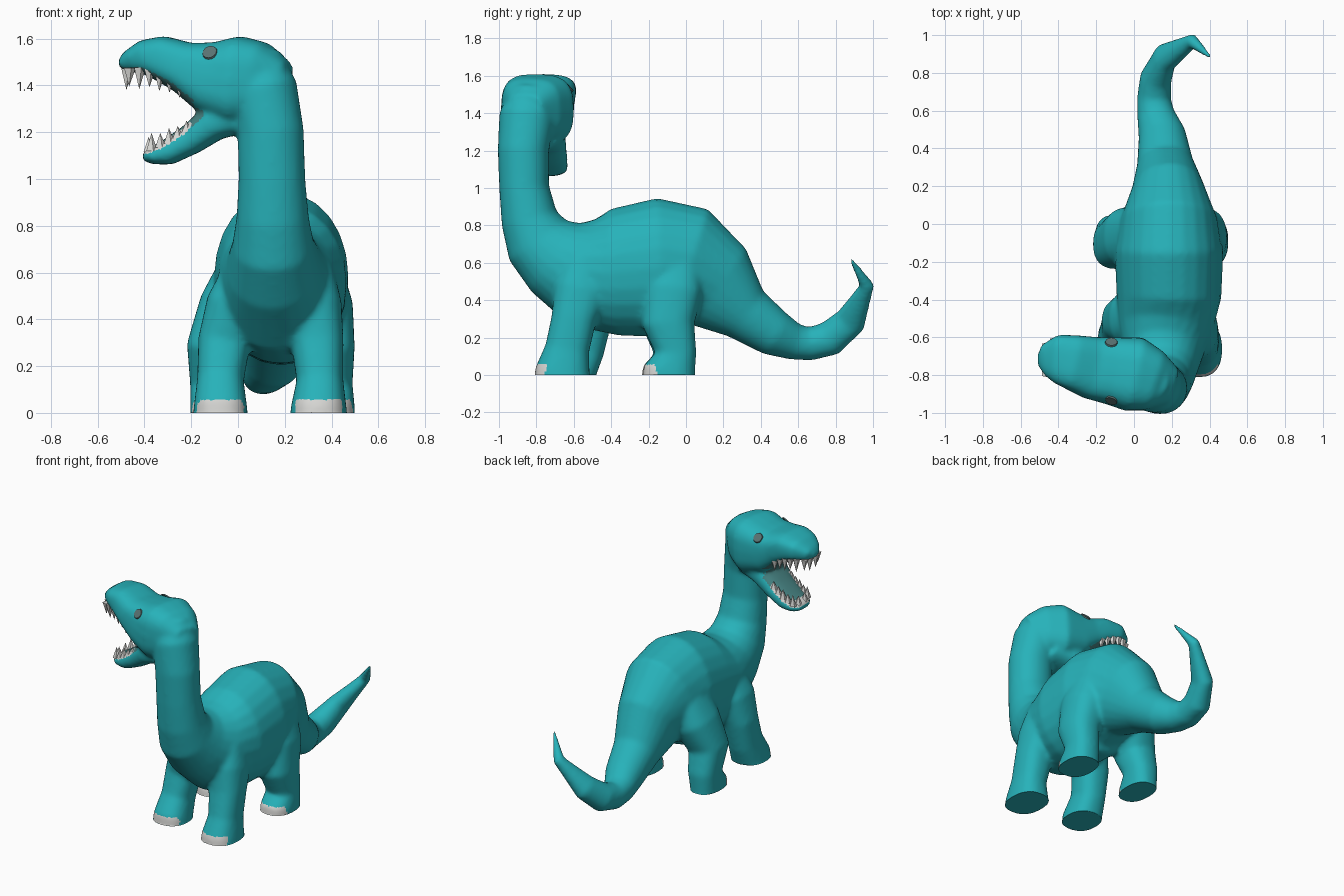
import bpy, bmesh, math
from mathutils import Vector

if "Cube" in bpy.data.objects:
    bpy.data.objects.remove(bpy.data.objects["Cube"])


def material(name, rgb):
    m = bpy.data.materials.new(name)
    m.diffuse_color = (*rgb, 1)
    m.use_nodes = True
    m.node_tree.nodes["Principled BSDF"].inputs["Base Color"].default_value = m.diffuse_color
    return m


TEAL = material("teal skin", (0.02, 0.445, 0.49))
IVORY = material("pale claw and tooth", (0.68, 0.68, 0.66))
MOUTH = material("dull mouth", (0.06, 0.22, 0.22))
EYE = material("grey eye", (0.10, 0.17, 0.17))


def new_object(name, bm, mats):
    me = bpy.data.meshes.new(name)
    bm.to_mesh(me)
    bm.free()
    for m in mats:
        me.materials.append(m)
    ob = bpy.data.objects.new(name, me)
    bpy.context.collection.objects.link(ob)
    return ob


def loft(bm, rings, lateral, power=2.0, sides=24):
    """Closed tube through rings of (x, y, z, lateral radius, other radius)."""
    pts = [Vector(r[:3]) for r in rings]
    loops = []
    for i, r in enumerate(rings):
        t = (pts[min(i + 1, len(pts) - 1)] - pts[max(i - 1, 0)]).normalized()
        side = (lateral - t * lateral.dot(t)).normalized()
        up = t.cross(side)
        loop = []
        for k in range(sides):
            a = math.tau * k / sides
            c, s = math.cos(a), math.sin(a)
            c = math.copysign(abs(c) ** (2 / power), c)
            s = math.copysign(abs(s) ** (2 / power), s)
            loop.append(bm.verts.new(pts[i] + side * c * r[3] + up * s * r[4]))
        loops.append(loop)
    faces = [bm.faces.new((p[k], p[(k + 1) % sides], q[(k + 1) % sides], q[k]))
             for p, q in zip(loops, loops[1:]) for k in range(sides)]
    faces += [bm.faces.new(loops[0]), bm.faces.new(loops[-1])]
    bmesh.ops.recalc_face_normals(bm, faces=faces)


X, Y = Vector((1, 0, 0)), Vector((0, 1, 0))
bm = bmesh.new()

# Tail, torso and neck in one sweep
loft(bm, [(.408, .880, .622, .012, .012), (.31, .968, .48, .037, .04), (.165, .88, .29, .065, .085),
          (.115, .77, .195, .085, .095), (.105, .665, .167, .09, .09), (.115, .58, .178, .10, .098),
          (.148, .475, .222, .125, .125), (.165, .315, .33, .15, .155), (.18, .165, .475, .195, .255),
          (.185, .01, .565, .26, .34), (.185, -.14, .575, .288, .372), (.185, -.38, .55, .278, .34),
          (.165, -.555, .55, .25, .292), (.155, -.695, .628, .205, .226), (.15, -.79, .718, .175, .188),
          (.148, -.838, .835, .155, .152), (.145, -.865, 1.0, .143, .134), (.14, -.87, 1.2, .142, .137),
          (.11, -.85, 1.38, .145, .15), (.06, -.82, 1.5, .13, .12)], X, 2.1)

# Upper head
UPPER = [(.20, -.86, 1.40, .10, .10), (.10, -.83, 1.42, .165, .165), (0, -.795, 1.42, .20, .192),
         (-.13, -.775, 1.435, .178, .155), (-.23, -.76, 1.477, .165, .11), (-.33, -.73, 1.517, .145, .096),
         (-.41, -.715, 1.52, .13, .073), (-.475, -.72, 1.50, .085, .045), (-.508, -.725, 1.485, .03, .018)]
loft(bm, UPPER, Y, 3.0)

# Lower jaw
LOWER = [(.05, -.80, 1.30, .13, .10), (-.10, -.78, 1.245, .14, .08), (-.20, -.76, 1.17, .125, .066),
         (-.30, -.745, 1.114, .115, .056), (-.37, -.735, 1.098, .10, .036), (-.41, -.735, 1.095, .06, .016)]
loft(bm, LOWER, Y, 2.6)

# Legs: hip or shoulder, knee, ankle, foot
LEGS = [
    [(.29, -.53, .60, .12, .13), (.315, -.56, .45, .13, .15), (.34, -.60, .3, .112, .12),
     (.35, -.635, .14, .10, .118), (.345, -.66, .02, .12, .147), (.345, -.66, -.05, .125, .155)],
    [(.06, -.49, .60, .12, .13), (-.01, -.50, .45, .13, .15), (-.06, -.51, .3, .112, .115),
     (-.075, -.55, .14, .10, .115), (-.075, -.61, .02, .115, .13), (-.075, -.61, -.05, .12, .135)],
    [(.32, -.05, .62, .12, .14), (.355, -.07, .45, .138, .16), (.385, -.095, .27, .115, .14),
     (.39, -.055, .12, .10, .11), (.39, -.09, .02, .11, .14), (.39, -.09, -.05, .11, .145)],
    [(.04, -.05, .62, .12, .14), (-.03, -.07, .45, .138, .16), (-.10, -.11, .27, .122, .13),
     (-.105, -.06, .12, .10, .11), (-.11, -.095, .02, .095, .14), (-.11, -.095, -.05, .095, .145)],
]
for leg in LEGS:
    loft(bm, leg, X, 2.4)

# Fuse everything into one skin
skin = new_object("body_skin", bm, [TEAL, IVORY, MOUTH])
rm = skin.modifiers.new("fuse", 'REMESH')
rm.mode, rm.voxel_size = 'VOXEL', 0.013
sm = skin.modifiers.new("soften", 'SMOOTH')
sm.factor, sm.iterations = 0.5, 12
deps = bpy.context.evaluated_depsgraph_get()
fused = bpy.data.meshes.new_from_object(skin.evaluated_get(deps))
skin.modifiers.clear()
skin.data = fused
fused.materials.clear()
for m in (TEAL, IVORY, MOUTH):
    fused.materials.append(m)
for v in fused.vertices:          # flat soles
    v.co.z = max(v.co.z, 0)
fused.update()


def along(rings, x):
    """Interpolated centre and radii of a jaw at a given x."""
    for a, b in zip(rings, rings[1:]):
        if b[0] <= x <= a[0]:
            f = (x - a[0]) / (b[0] - a[0])
            return [p + (q - p) * f for p, q in zip(a, b)]
    return rings[-1]


# Claws at the front of each foot, dull lining and pale gum inside the mouth
for p in fused.polygons:
    c, n = p.center, p.normal
    p.use_smooth = True
    p.material_index = 0
    if c.z < .055:
        foot = min((l[-1] for l in LEGS), key=lambda f: (c.x - f[0]) ** 2 + (c.y - f[1]) ** 2)
        if foot[1] - c.y > .06 + .4 * c.z and n.z > -.6 and abs(c.x - foot[0]) < .1:
            p.material_index = 1
    elif c.x < -.13 and 1.08 < c.z < 1.5:
        roof = n.z < -.55 and c.z > 1.33
        floor = n.z > .4 and c.z < 1.3
        back = n.x < -.6 and 1.2 < c.z < 1.4
        if roof or floor or back:
            p.material_index = 2
        if floor and c.x < -.2:
            _, y, _, ry, _ = along(LOWER, c.x)
            if abs(c.y - y) > .68 * ry or c.x < -.36:
                p.material_index = 1


def teeth(name, rings, x0, x1, sign, count, size):
    """Rows of pointed teeth down both sides and around the tip of a jaw."""
    bm = bmesh.new()
    spots = [(x0 + (x1 - x0) * i / (count - 1), s * .8) for i in range(count) for s in (-1, 1)]
    spots += [(x1 - .012, s) for s in (-.4, .4)]
    for i, (x, s) in enumerate(spots):
        _, y, z, ry, rz = along(rings, x)
        h = size * (.45 + .6 * (x - x0) / (x1 - x0)) * (1 if i % 4 < 2 else .8)
        base = Vector((x, y + s * ry, z + sign * rz * .6))
        ring = [bm.verts.new(base + Vector((.027 * math.cos(a), .02 * math.sin(a), 0)))
                for a in (k * math.tau / 5 for k in range(5))]
        tip = bm.verts.new(base + Vector((0, 0, sign * (h + rz * .4))))
        for k in range(5):
            bm.faces.new((ring[k], ring[(k + 1) % 5], tip))
        bm.faces.new(ring)
    bmesh.ops.recalc_face_normals(bm, faces=bm.faces)
    new_object(name, bm, [IVORY])


teeth("upper_teeth", UPPER, -.25, -.465, -1, 6, .07)
teeth("lower_teeth", LOWER, -.22, -.37, 1, 5, .06)

# Eyes: thin discs laid on the skin
for name, side in (("right_eye", -1), ("left_eye", 1)):
    hit, loc, nor, _ = skin.ray_cast(Vector((-.12, -.78 + side, 1.54)), Vector((0, -side, 0)))
    if hit:
        bm = bmesh.new()
        bmesh.ops.create_cone(bm, cap_ends=True, segments=14, radius1=.034, radius2=.031, depth=.008)
        eye = new_object(name, bm, [EYE])
        eye.location = loc + nor * .002
        eye.rotation_mode = 'QUATERNION'
        eye.rotation_quaternion = nor.to_track_quat('Z', 'Y')
